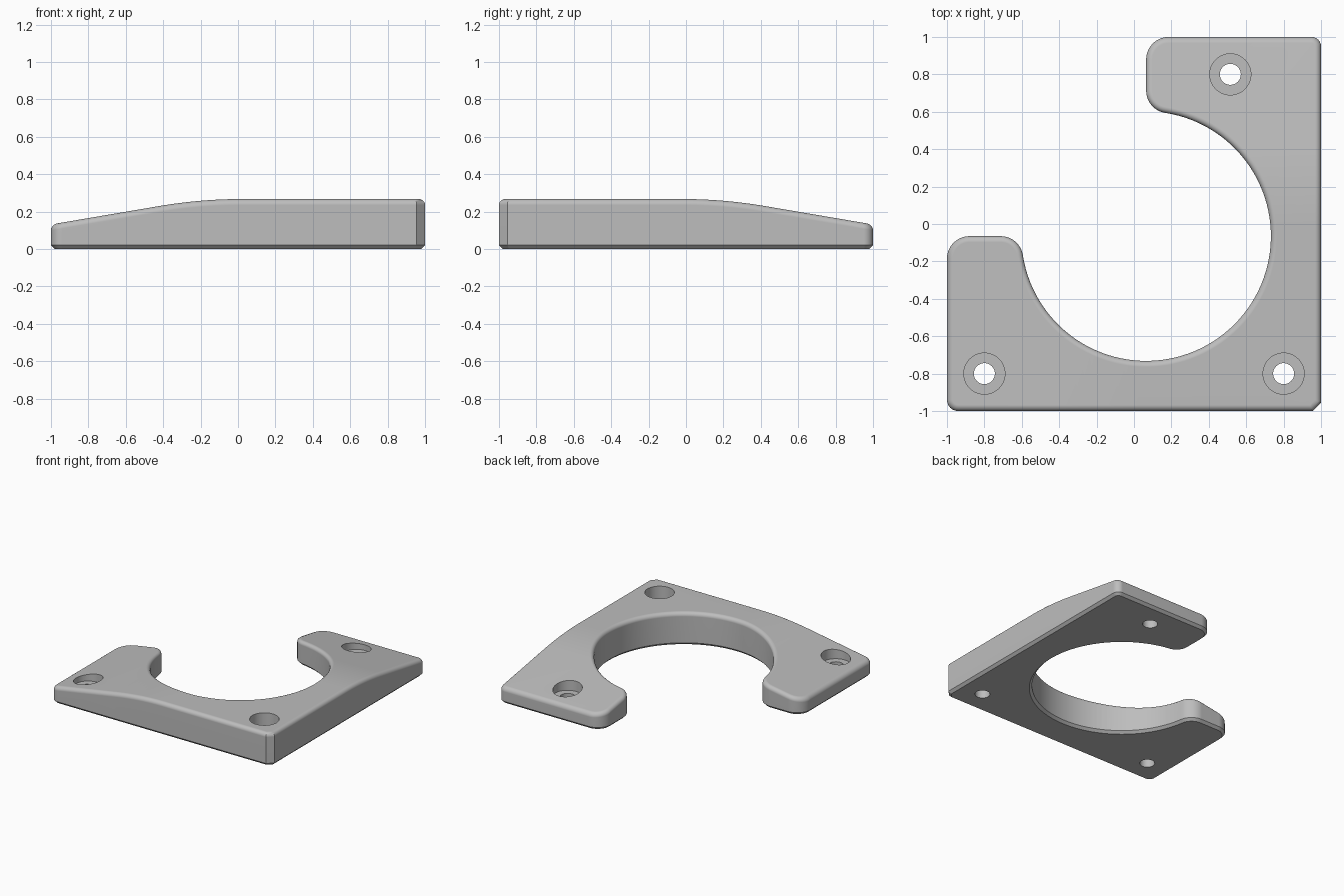
import bpy
import bmesh
from math import sin, cos, pi, radians, degrees, atan2, sqrt
from mathutils import Vector

cube = bpy.data.objects.get("Cube")
if cube:
    bpy.data.objects.remove(cube, do_unlink=True)

TOP = 0.267            # height of the thick corner
C, R = 0.065, 0.667    # cradle circle: centre (C, -C), radius R
TIP = 0.12             # rounding of the arm tips
SLOPE, CREST, TANGENT = 0.17, 0.02, -0.42

grey = bpy.data.materials.new("plain grey")
grey.use_nodes = True
grey.diffuse_color = (0.51, 0.51, 0.51, 1)
grey.node_tree.nodes["Principled BSDF"].inputs["Base Color"].default_value = grey.diffuse_color


def arc(cx, cy, r, start, end, steps):
    angles = [radians(start + (end - start) * i / steps) for i in range(steps + 1)]
    return [Vector((cx + r * cos(a), cy + r * sin(a))) for a in angles]


def plate_outline():
    rise = sqrt((R + TIP) ** 2 - TIP ** 2)
    lean = degrees(atan2(rise, TIP))
    pts = arc(-0.94, -0.94, 0.06, 180, 270, 6)
    pts += [Vector((0.955, -1)), Vector((1, -0.955))]
    pts += arc(0.95, 0.95, 0.05, 0, 90, 6)
    pts += arc(C + TIP, 1 - TIP, TIP, 90, 180, 10)
    pts += arc(C + TIP, rise - C, TIP, 180, 180 + lean, 10)
    pts += arc(C, -C, R, lean, -90 - lean, 80)[1:]
    pts += arc(C - rise, -C - TIP, TIP, 90 - lean, 90, 10)[1:]
    pts += arc(TIP - 1, -C - TIP, TIP, 90, 180, 10)
    return pts


def inset(pts, d):
    # mitred inward offset of a counter-clockwise outline
    out = []
    for i, p in enumerate(pts):
        a = (p - pts[i - 1]).normalized()
        b = (pts[(i + 1) % len(pts)] - p).normalized()
        n = Vector((-a.y - b.y, a.x + b.x)).normalized()
        out.append(p + n * d / max(0.3, n.dot(Vector((-a.y, a.x)))))
    return out


def drop(t):
    # straight ramp blending into the level part
    if t >= CREST:
        return 0
    if t >= TANGENT:
        return SLOPE * (CREST - t) ** 2 / (2 * (CREST - TANGENT))
    return SLOPE * ((CREST - TANGENT) / 2 + TANGENT - t)


# Plate: stacked rings with a chamfered foot and a rounded top rim
outline = plate_outline()
FILLET = 0.032
levels = [(0.02, 0), (0, 0.02)]
for i in range(6):
    a = i / 5 * pi / 2
    levels.append((FILLET * (1 - cos(a)), TOP - FILLET * (1 - sin(a))))

bm = bmesh.new()
rings = [[bm.verts.new((p.x, p.y, z)) for p in inset(outline, d)] for d, z in levels]
for low, high in zip(rings, rings[1:]):
    for i in range(len(low)):
        bm.faces.new((low[i - 1], low[i], high[i], high[i - 1]))
bm.faces.new(rings[-1])
bm.faces.new(rings[0][::-1])

# Slice across both arms, then lower the top along them
for i in range(13):
    t = CREST + (TANGENT - CREST) * i / 12
    for co, no in (((t, 0, 0), (1, 0, 0)), ((0, -t, 0), (0, 1, 0))):
        bmesh.ops.bisect_plane(bm, geom=bm.verts[:] + bm.edges[:] + bm.faces[:],
                               plane_co=co, plane_no=no, dist=1e-5)
for v in bm.verts:
    if v.co.z > 0.05:
        v.co.z -= max(drop(v.co.x), drop(-v.co.y))
bmesh.ops.recalc_face_normals(bm, faces=bm.faces)

mesh = bpy.data.meshes.new("corner_plate")
bm.to_mesh(mesh)
bm.free()
mesh.materials.append(grey)
plate = bpy.data.objects.new("corner_plate", mesh)
bpy.context.collection.objects.link(plate)
bpy.context.view_layer.objects.active = plate


def drill(x, y, radius, bottom):
    bpy.ops.mesh.primitive_cylinder_add(vertices=48, radius=radius, depth=0.6,
                                        location=(x, y, bottom + 0.3))
    cutter = bpy.context.object
    cutter.name = "drill_cutter"
    cutter.hide_render = True
    cutter.data.materials.append(grey)
    bpy.context.view_layer.objects.active = plate
    mod = plate.modifiers.new("hole", "BOOLEAN")
    mod.operation = "DIFFERENCE"
    mod.solver = "EXACT"
    mod.object = cutter
    bpy.ops.object.modifier_apply(modifier=mod.name)
    bpy.data.objects.remove(cutter, do_unlink=True)


# Counterbored screw holes
for x, y in ((-0.8, -0.8), (0.8, -0.8), (0.515, 0.8)):
    drill(x, y, 0.11, 0.1)
    drill(x, y, 0.056, -0.2)

bpy.ops.object.select_all(action="DESELECT")
plate.select_set(True)
bpy.context.view_layer.objects.active = plate
bpy.ops.object.shade_smooth_by_angle(angle=radians(30))
weighted = plate.modifiers.new("even_shading", "WEIGHTED_NORMAL")
weighted.keep_sharp = True
